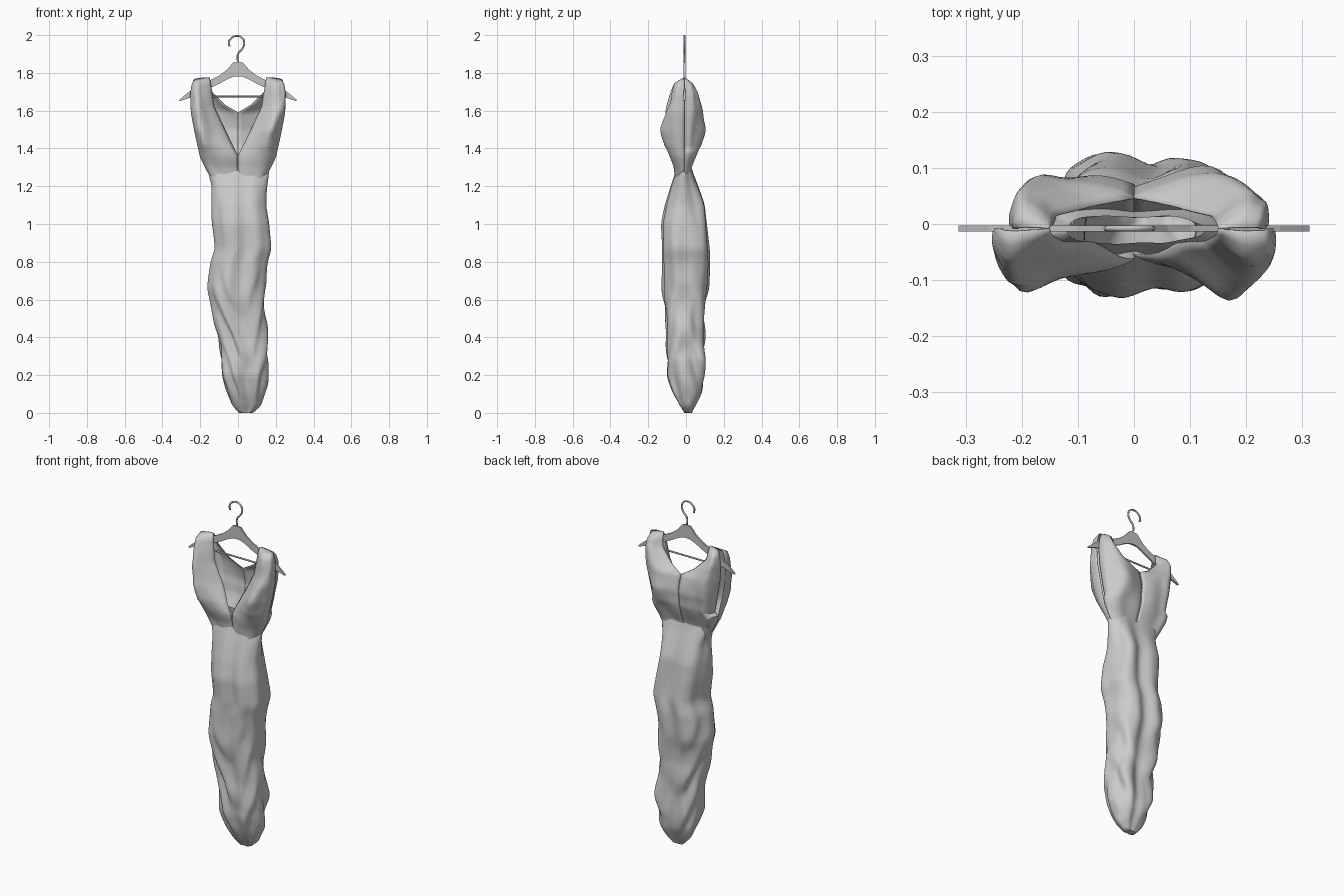
import bpy, bmesh, math
from mathutils import noise, Vector

cube = bpy.data.objects.get("Cube")
if cube:
    bpy.data.objects.remove(cube, do_unlink=True)


def make_material(name, value):
    mat = bpy.data.materials.new(name)
    mat.use_nodes = True
    colour = (value, value, value, 1)
    mat.diffuse_color = colour
    mat.node_tree.nodes["Principled BSDF"].inputs["Base Color"].default_value = colour
    return mat


CLOTH = make_material("pale grey cloth", 0.6)
WOOD = make_material("grey hanger", 0.55)


def lookup(table, key):
    """Blend the rows of a table, whose first column is the key."""
    for low, high in zip(table, table[1:]):
        if key <= high[0]:
            t = max(0, (key - low[0]) / (high[0] - low[0]))
            return [a + (b - a) * t for a, b in zip(low[1:], high[1:])]
    return list(table[-1][1:])


def grid_object(name, rows, mat, closed=False, cap=False):
    """Skin rows of points with quads."""
    bm = bmesh.new()
    rings = [[bm.verts.new(p) for p in row] for row in rows]
    count = len(rings[0])
    for low, high in zip(rings, rings[1:]):
        for i in range(count if closed else count - 1):
            j = (i + 1) % count
            bm.faces.new((low[i], low[j], high[j], high[i]))
    if cap:
        bm.faces.new(rings[0][::-1])
    bmesh.ops.recalc_face_normals(bm, faces=bm.faces)
    mesh = bpy.data.meshes.new(name)
    bm.to_mesh(mesh)
    bm.free()
    mesh.materials.append(mat)
    mesh.shade_smooth()
    mesh.set_sharp_from_angle(angle=math.radians(60))
    obj = bpy.data.objects.new(name, mesh)
    bpy.context.collection.objects.link(obj)
    return obj


def solidify(obj, thickness):
    mod = obj.modifiers.new("Thickness", "SOLIDIFY")
    mod.thickness = thickness
    mod.offset = 0


# Gown: height, right edge, left edge, front depth, back depth
GOWN = [
    (0, .01, .07, -.005, .03), (.03, -.03, .12, -.03, .05),
    (.1, -.06, .145, -.07, .09), (.2, -.09, .16, -.11, .105),
    (.28, -.1, .178, -.115, .11), (.4, -.11, .165, -.11, .105),
    (.5, -.135, .16, -.12, .105), (.65, -.158, .145, -.128, .125),
    (.8, -.145, .158, -.13, .13), (.87, -.125, .178, -.132, .128),
    (1, -.137, .166, -.135, .115), (1.1, -.14, .152, -.115, .1),
    (1.2, -.14, .155, -.085, .065), (1.28, -.16, .163, -.056, .036),
    (1.36, -.12, .12, -.035, .015),
]


def fold(angle, z):
    """Radial factor: soft flutes above, hanging swags below."""
    flute = .04 * (1 - math.cos(5 * angle + 2 * math.sin(2 * z)))
    w = (z - .17 * math.cos(2 * angle - .3) + .04 * math.sin(3 * angle)) / .27 % 1
    w = w / .6 if w < .6 else (1 - w) / .4
    w = w * w * (3 - 2 * w)
    strength = min(1, max(0, (.8 - z) / .3)) * min(1, z / .15)
    return 1.03 - flute - .17 * strength * w * (.7 + .3 * math.sin(3 * angle + 1))


def gown_ring(z, segments=72):
    samples = [lookup(GOWN, z + d) for d in (-.015, 0, .015)]
    x0, x1, y0, y1 = (sum(values) / 3 for values in zip(*samples))
    ring = []
    for i in range(segments):
        a = math.tau * i / segments
        c, s = math.cos(a), math.sin(a)
        f = fold(a, z) + .08 * noise.noise(Vector((2 * c, 2 * s, 4 * z)))
        # Hollow along the middle of the front and the back
        hollow = 1.04 - .2 * math.exp(-(4 * (c - .1)) ** 2)
        px = math.copysign(abs(c) ** .9, c) * f
        py = math.copysign(abs(s) ** .85, s) * f * hollow
        ring.append(((x0 + x1) / 2 + px * (x1 - x0) / 2,
                     (y0 + y1) / 2 + py * (y1 - y0) / 2, z))
    return ring


STEPS = 104
grid_object("gown_body", [gown_ring(1.36 * k / STEPS) for k in range(STEPS + 1)],
            CLOTH, closed=True, cap=True)

# Bodice: height, armhole edge, front depth, back depth
BODICE = [
    (1.15, .11, .045, .025), (1.25, .145, .048, .03), (1.3, .172, .056, .036),
    (1.36, .2, .08, .062), (1.42, .213, .1, .086), (1.5, .23, .108, .1),
    (1.6, .248, .094, .09), (1.7, .252, .068, .066), (1.75, .245, .05, .04),
    (1.775, .235, .004, .002),
]
FRONT_NECK = [(1.36, 0), (1.42, .03), (1.62, .125), (1.775, .15)]
BACK_NECK = [(1.59, 0), (1.63, .07), (1.7, .14), (1.775, .15)]


def bodice_panel(name, side, facing, neck, width):
    """One puffed half panel running from the waist up to the shoulder."""
    base, top, rows, columns = 1.15, 1.775, 44, 18
    points = []
    for k in range(rows + 1):
        z = base + (top - base) * k / rows
        outer, front, back = lookup(BODICE, z)
        inner = lookup(neck, z)[0]
        outer = max(outer * (width if z > 1.4 else 1), inner + .03)
        depth = front if facing < 0 else back
        # The neck edge sinks towards the hanger as it rises
        start = .3 - .22 * max(0, min(1, (z - neck[0][0] + .1) / .25))
        row = []
        for i in range(columns + 1):
            t = i / columns
            pleat = .1 * math.sin(math.pi * t) * math.cos(11 * t + 5 * z + side)
            bump = .2 * noise.noise(Vector((3 * t + 5 * side, 7 * z, 4 * facing)))
            puff = math.sin(math.pi * (start + (1 - start) * t)) * (.98 + bump) + pleat
            x = inner + (outer - inner) * math.sin(1.75 * t)
            sag = .02 * t * t * k / rows
            row.append((side * x, facing * depth * puff - .008, z - sag))
        points.append(row)
    solidify(grid_object(name, points, CLOTH), .003)


for side, label, back_width in ((1, "left", .95), (-1, "right", .88)):
    bodice_panel("bodice_front_" + label, side, -1, FRONT_NECK, 1)
    bodice_panel("bodice_back_" + label, side, 1, BACK_NECK, back_width)

# Hanger: flat shoulder board, mirrored across the middle
TOP = [(0, 1.858), (.025, 1.855), (.06, 1.815), (.1, 1.785), (.18, 1.745),
       (.26, 1.7), (.313, 1.655)]
BOTTOM = [(0, 1.782), (.025, 1.78), (.06, 1.765), (.1, 1.742), (.18, 1.705),
          (.25, 1.67), (.309, 1.65)]
board = grid_object("hanger_board", [[(x, -.008, z) for x, z in edge]
                                     for edge in (BOTTOM, TOP)], WOOD)
board.data.shade_flat()
board.modifiers.new("Mirror", "MIRROR").use_clip = True
solidify(board, .01)


def rod(name, path, radius):
    """Round wire along a smooth path."""
    curve = bpy.data.curves.new(name, "CURVE")
    curve.dimensions = "3D"
    curve.bevel_depth = radius
    curve.bevel_resolution = 2
    curve.resolution_u = 6
    curve.use_fill_caps = True
    spline = curve.splines.new("BEZIER")
    spline.bezier_points.add(len(path) - 1)
    for point, (x, z) in zip(spline.bezier_points, path):
        point.co = (x, -.008, z)
        point.handle_left_type = point.handle_right_type = "AUTO"
    curve.materials.append(WOOD)
    bpy.context.collection.objects.link(bpy.data.objects.new(name, curve))


# Hook and trouser bar
rod("hanger_hook", [(0, 1.85), (0, 1.9), (.024, 1.93), (.033, 1.96), (.018, 1.988),
                    (-.01, 1.995), (-.038, 1.982), (-.049, 1.96), (-.045, 1.94)], .005)
rod("hanger_bar", [(-.245, 1.675), (.245, 1.675)], .005)
